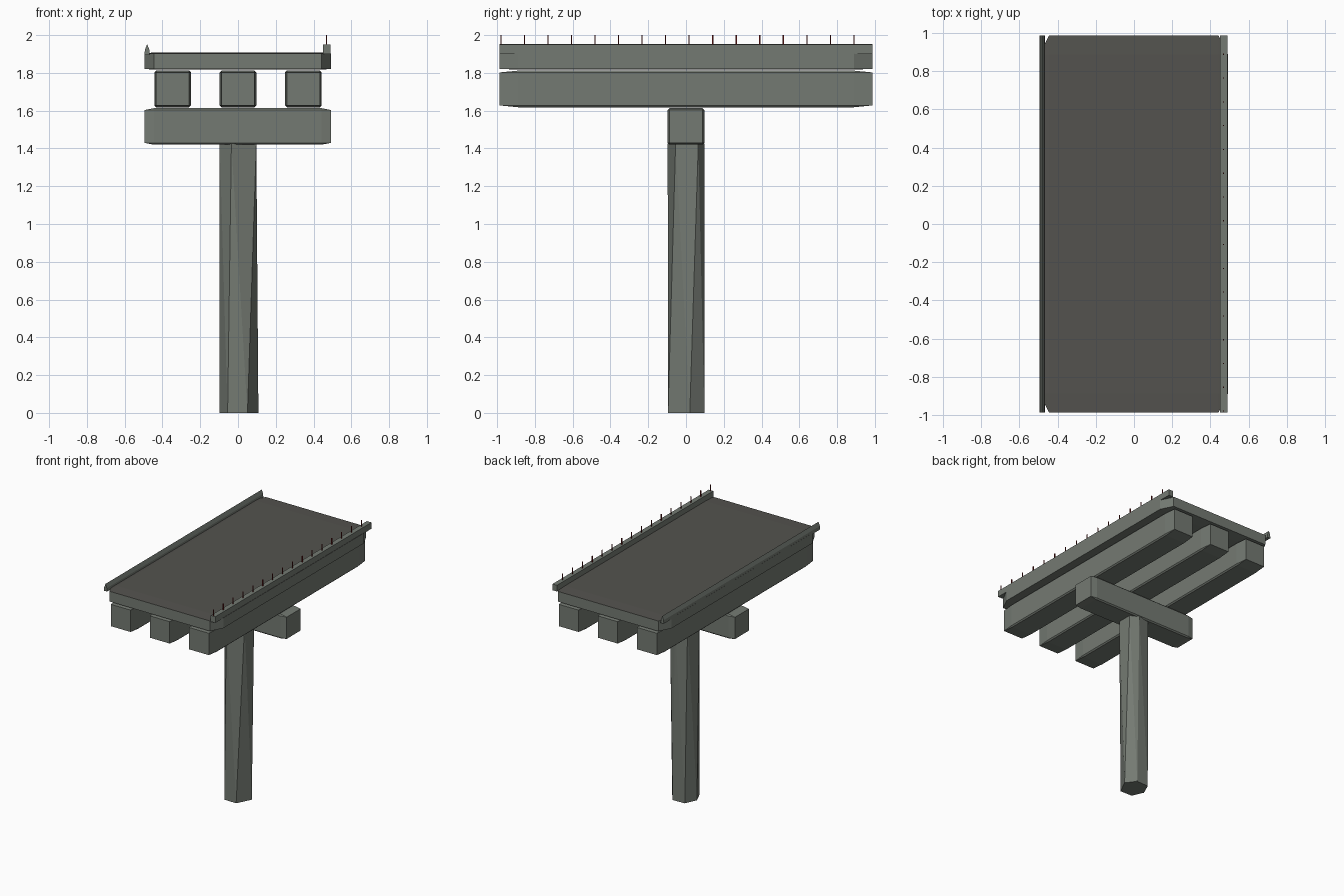
import bpy, bmesh
from mathutils import Vector

if "Cube" in bpy.data.objects:
    bpy.data.objects.remove(bpy.data.objects["Cube"])


def material(name, rgb):
    m = bpy.data.materials.new(name)
    m.diffuse_color = (*rgb, 1)
    m.use_nodes = True
    m.node_tree.nodes["Principled BSDF"].inputs["Base Color"].default_value = m.diffuse_color
    return m


concrete = material("concrete", (0.175, 0.195, 0.17))
asphalt = material("asphalt", (0.088, 0.086, 0.077))
red = material("dark_red", (0.16, 0.01, 0.01))


def finish(name, bm, *mats):
    bmesh.ops.recalc_face_normals(bm, faces=bm.faces)
    me = bpy.data.meshes.new(name)
    bm.to_mesh(me)
    bm.free()
    for m in mats:
        me.materials.append(m)
    ob = bpy.data.objects.new(name, me)
    bpy.context.collection.objects.link(ob)
    return ob


def block(name, lo, hi, *mats, bevel=0.0):
    """Box between two corners; bevel is a fraction of each dimension."""
    bm = bmesh.new()
    bmesh.ops.create_cube(bm, size=1)
    if bevel:
        bmesh.ops.bevel(bm, geom=bm.edges[:], offset=bevel, segments=1,
                        affect='EDGES', profile=0.5)
    lo, hi = Vector(lo), Vector(hi)
    for v in bm.verts:
        v.co = (lo + hi) / 2 + v.co * (hi - lo)
    return finish(name, bm, *mats)


L = 0.987  # half length of the span

# Column: faceted shaft between two uneven hexagons
bottom = [(-.055, -.093), (.05, -.095), (.108, .02), (.05, .097), (-.055, .093), (-.097, 0)]
top = [(-.035, -.097), (.097, -.055), (.097, .065), (.03, .097), (-.07, .08), (-.097, -.03)]
bm = bmesh.new()
for ring, z in ((bottom, 0), (top, 1.425)):
    for x, y in ring:
        bm.verts.new((x, y, z))
bmesh.ops.convex_hull(bm, input=bm.verts[:])
finish("column", bm, concrete)

# Cross beam on the column
block("cap_beam", (-.495, -.097, 1.42), (.492, .097, 1.613), concrete, bevel=.05)

# Three long girders
for i, x in enumerate((-.346, 0, .346)):
    block(f"girder_{i + 1}", (x - .097, -L, 1.618), (x + .097, L, 1.812), concrete, bevel=.05)

# Deck slab with asphalt on the upward faces
deck = block("deck", (-.495, -L, 1.817), (.492, L, 1.908), concrete, asphalt, bevel=.05)
for p in deck.data.polygons:
    if p.normal.z > 0.9:
        p.material_index = 1

# Flat kerb on the right
block("right_kerb", (.45, -L, 1.9), (.49, L, 1.95), concrete)

# Peaked barrier on the left
profile = [(-.495, 1.895), (-.467, 1.895), (-.469, 1.922), (-.481, 1.953), (-.493, 1.922)]
bm = bmesh.new()
face = bm.faces.new([bm.verts.new((x, -L, z)) for x, z in profile])
ext = bmesh.ops.extrude_face_region(bm, geom=[face], use_keep_orig=True)
bmesh.ops.translate(bm, vec=(0, 2 * L, 0),
                    verts=[g for g in ext["geom"] if isinstance(g, bmesh.types.BMVert)])
finish("left_barrier", bm, concrete)

# Row of thin posts on the kerb
for i in range(16):
    y = -.98 + i * .1246
    block(f"post_{i + 1}", (.466, y - .003, 1.945), (.472, y + .003, 2.0), red)
